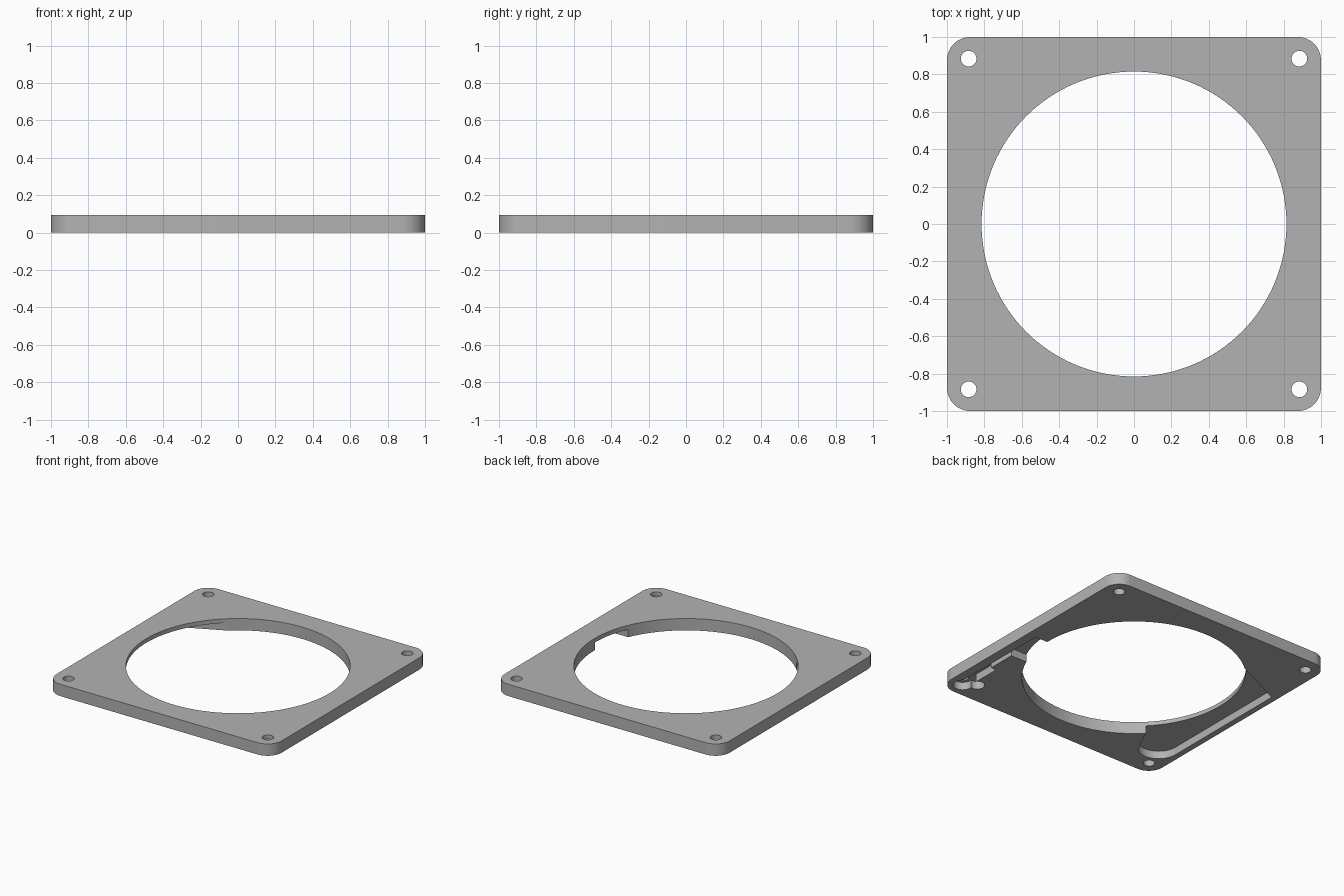
import bpy, bmesh, math

cube = bpy.data.objects.get("Cube")
if cube:
    bpy.data.objects.remove(cube, do_unlink=True)

HEIGHT = 0.095
DEPTH = 0.062      # pocket depth from the underside
HOLE = 0.884       # screw hole offset


def arc(cx, cy, r, start, end, steps):
    """Points along an arc, angles in degrees."""
    angles = [math.radians(start + (end - start) * i / steps) for i in range(steps + 1)]
    return [(cx + r * math.cos(a), cy + r * math.sin(a)) for a in angles]


def circle(cx, cy, r, steps):
    return arc(cx, cy, r, 0, 360, steps)[:-1]


def prism(name, outline, z0, z1):
    """Extrude a flat outline between two heights."""
    bm = bmesh.new()
    face = bm.faces.new([bm.verts.new((x, y, z0)) for x, y in outline])
    extruded = bmesh.ops.extrude_face_region(bm, geom=[face])["geom"]
    for v in extruded:
        if isinstance(v, bmesh.types.BMVert):
            v.co.z = z1
    bmesh.ops.recalc_face_normals(bm, faces=bm.faces)
    mesh = bpy.data.meshes.new(name)
    bm.to_mesh(mesh)
    bm.free()
    obj = bpy.data.objects.new(name, mesh)
    bpy.context.collection.objects.link(obj)
    return obj


def cut(target, outline, top):
    """Cut an outline from the underside up to the given height."""
    cutter = prism("cutter", outline, -0.1, top)
    cutter.hide_render = True
    bpy.context.view_layer.objects.active = target
    mod = target.modifiers.new("cut", 'BOOLEAN')
    mod.operation = 'DIFFERENCE'
    mod.solver = 'EXACT'
    mod.object = cutter
    bpy.ops.object.modifier_apply(modifier=mod.name)
    bpy.data.objects.remove(cutter, do_unlink=True)


# Square plate with rounded corners
R = 0.125
C = 1 - R
plate_outline = (arc(C, C, R, 0, 90, 12) + arc(-C, C, R, 90, 180, 12)
                 + arc(-C, -C, R, 180, 270, 12) + arc(C, -C, R, 270, 360, 12))
plate = prism("mounting_plate", plate_outline, 0, HEIGHT)

# Large central opening and four screw holes
cut(plate, circle(0, 0, 0.815, 128), 0.2)
for sx in (-1, 1):
    for sy in (-1, 1):
        cut(plate, circle(sx * HOLE, sy * HOLE, 0.042, 32), 0.2)

# Wide underside pocket on the left edge, with one rounded end
wide_pocket = ([(-0.3, 0), (-0.4, 0.682), (-0.53, 0.62), (-0.952, 0.42)]
               + arc(-0.797, -0.67, 0.155, 180, 310, 16) + [(-0.53, -0.45)])
cut(plate, wide_pocket, DEPTH)

# Stepped underside channel on the right edge
channel = [(0.6, -0.01), (0.925, -0.01), (0.925, -0.85), (0.84, -0.85),
           (0.84, -0.56), (0.887, -0.56), (0.887, -0.33), (0.6, -0.33)]
cut(plate, channel, DEPTH)

# Round recesses at the end of the channel
cut(plate, circle(HOLE, -HOLE, 0.07, 32), DEPTH)
cut(plate, circle(0.8, -0.82, 0.054, 32), DEPTH)

# Grey material
grey = bpy.data.materials.new("plain_grey")
grey.use_nodes = True
color = (0.45, 0.45, 0.45, 1)
grey.diffuse_color = color
grey.node_tree.nodes["Principled BSDF"].inputs["Base Color"].default_value = color
plate.data.materials.clear()
plate.data.materials.append(grey)
for p in plate.data.polygons:
    p.material_index = 0

# Smooth curved walls, crisp edges
bpy.ops.object.select_all(action='DESELECT')
plate.select_set(True)
bpy.context.view_layer.objects.active = plate
bpy.ops.object.shade_smooth_by_angle(angle=math.radians(30))
